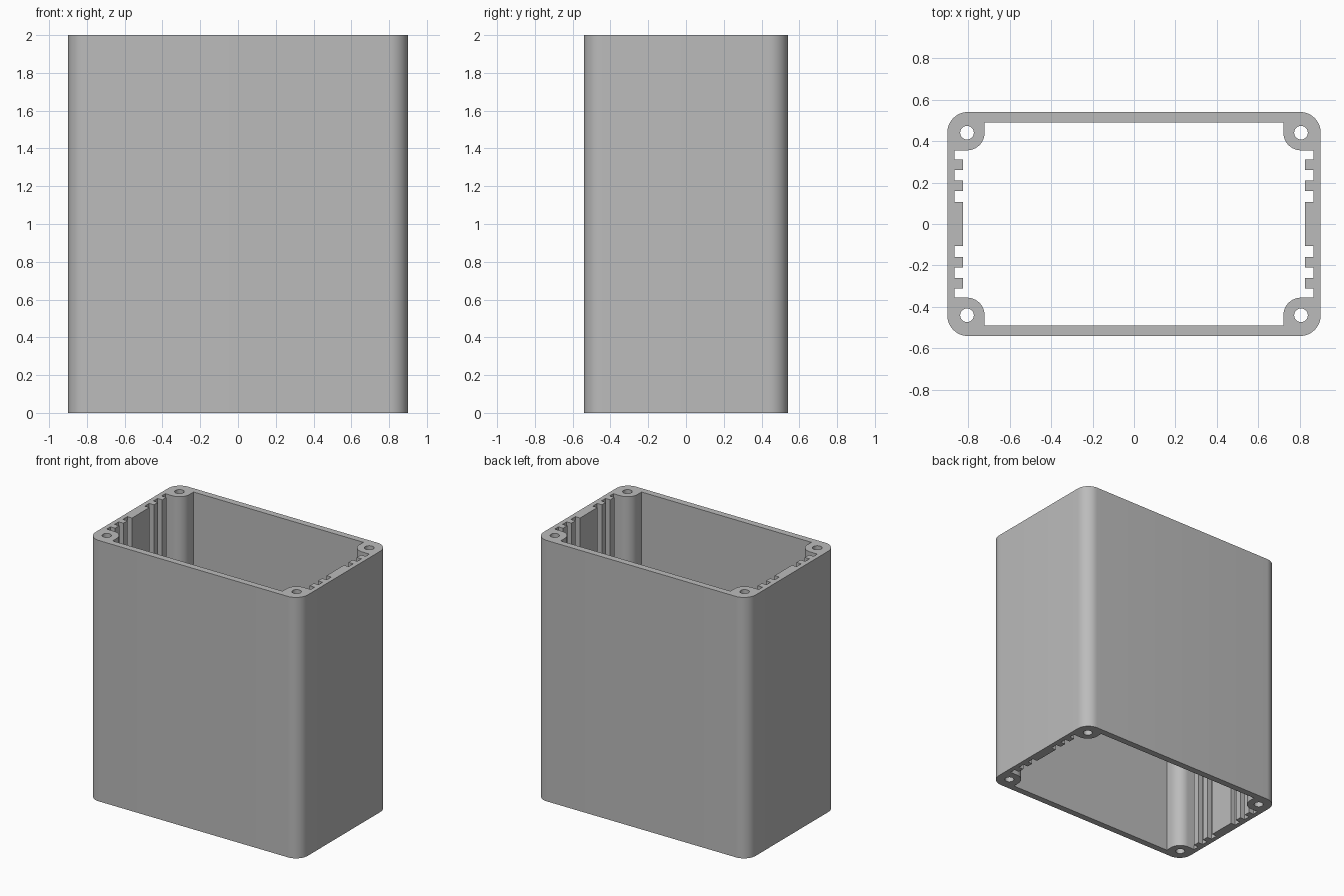
import bpy, bmesh
from math import cos, sin, pi, radians
from mathutils import Vector

cube = bpy.data.objects.get("Cube")
if cube:
    bpy.data.objects.remove(cube)

HEIGHT = 2.0
HALF_X, HALF_Y = 0.9, 0.54      # outer half sizes
CORNER_R = 0.1                  # outer corner rounding
BOSS = (0.805, 0.44)            # screw boss centre
BOSS_R, HOLE_R = 0.085, 0.033
INNER_Y = 0.49                  # inside of the front and back walls
RIB_X, GROOVE_X = 0.825, 0.865  # rib tips and groove floors on the side walls


def arc(cx, cy, r, start, end, steps):
    """Points along an arc, angles in degrees."""
    angles = [radians(start + (end - start) * i / steps) for i in range(steps + 1)]
    return [(cx + r * cos(a), cy + r * sin(a)) for a in angles]


def four_way(quarter):
    """Mirror a quarter outline (running from the x axis to the y axis) into a closed loop."""
    half = quarter + [(-x, y) for x, y in reversed(quarter)]
    return half + [(-x, -y) for x, y in half]


# Outer outline
outer = four_way(arc(HALF_X - CORNER_R, HALF_Y - CORNER_R, CORNER_R, 0, 90, 12))

# Inner outline: ribbed side wall, then rounded boss, then the long wall
quarter = []
x, next_x = RIB_X, GROOVE_X
for y in (0.105, 0.16, 0.21, 0.26, 0.31):
    quarter += [(x, y), (next_x, y)]
    x, next_x = next_x, x
quarter.append((GROOVE_X, BOSS[1] - BOSS_R))
quarter += arc(*BOSS, BOSS_R, 270, 180, 12)
quarter.append((BOSS[0] - BOSS_R, INNER_Y))
inner = four_way(quarter)

# Screw holes through the four bosses
holes = [arc(sx * BOSS[0], sy * BOSS[1], HOLE_R, 0, 360, 24)[:-1]
         for sx in (-1, 1) for sy in (-1, 1)]

# Fill between the outlines and extrude to full height
bm = bmesh.new()
for loop in [outer, inner] + holes:
    verts = [bm.verts.new((px, py, 0)) for px, py in loop]
    for a, b in zip(verts, verts[1:] + verts[:1]):
        bm.edges.new((a, b))
bmesh.ops.triangle_fill(bm, edges=bm.edges[:], use_beauty=True, normal=(0, 0, 1))
result = bmesh.ops.extrude_face_region(bm, geom=bm.faces[:])
top = [g for g in result["geom"] if isinstance(g, bmesh.types.BMVert)]
bmesh.ops.translate(bm, verts=top, vec=Vector((0, 0, HEIGHT)))
bmesh.ops.recalc_face_normals(bm, faces=bm.faces[:])

mesh = bpy.data.meshes.new("enclosure_body")
bm.to_mesh(mesh)
bm.free()
body = bpy.data.objects.new("enclosure_body", mesh)
bpy.context.collection.objects.link(body)

# Plain grey finish
grey = bpy.data.materials.new("plain_grey")
grey.use_nodes = True
colour = (0.5, 0.5, 0.5, 1)
grey.diffuse_color = colour
grey.node_tree.nodes["Principled BSDF"].inputs["Base Color"].default_value = colour
mesh.materials.append(grey)

# Smooth the rounded surfaces, keep the corners crisp
bpy.ops.object.select_all(action="DESELECT")
body.select_set(True)
bpy.context.view_layer.objects.active = body
bpy.ops.object.shade_smooth_by_angle(angle=radians(30))
